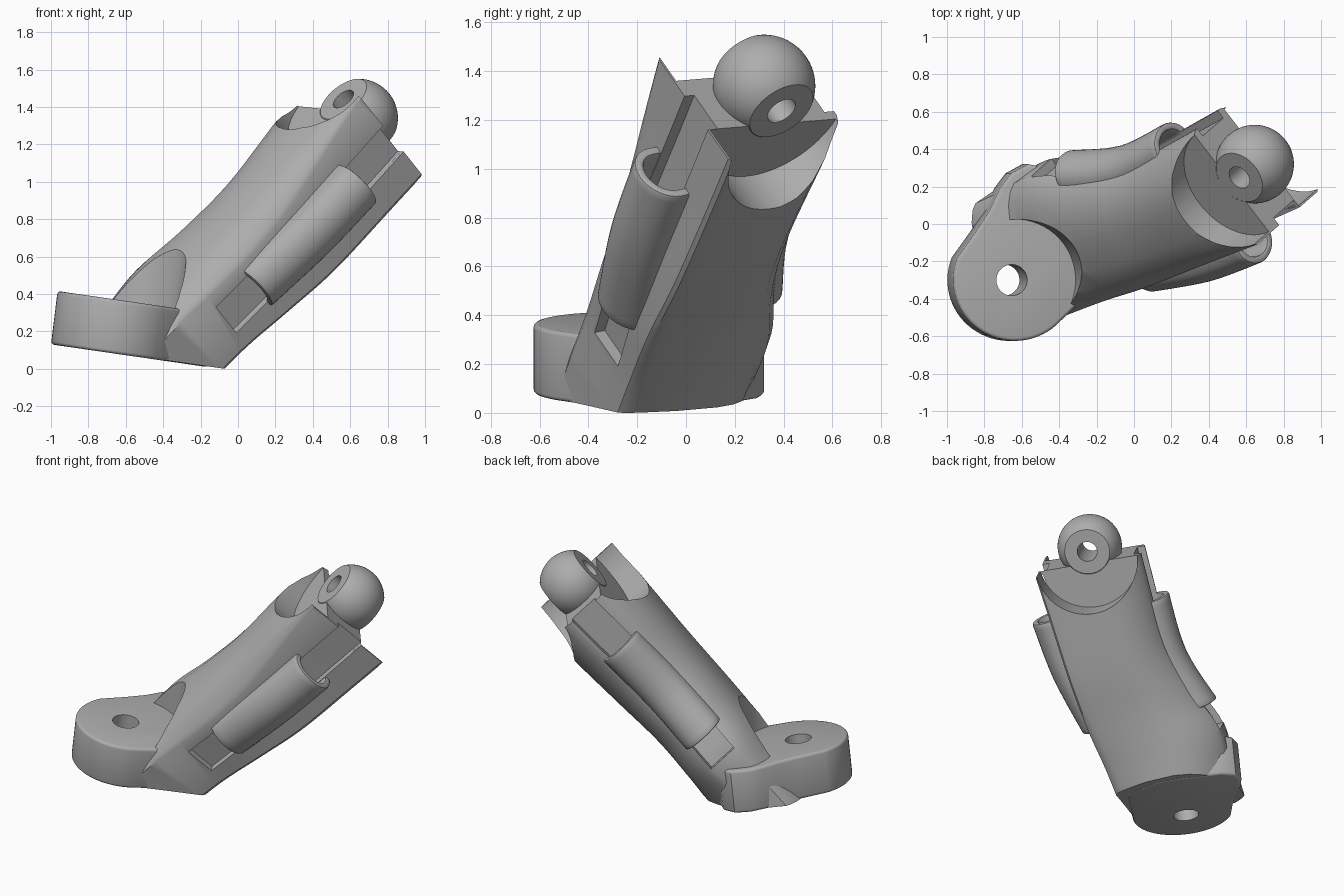
import bpy, bmesh, math
from mathutils import Vector, Matrix

if "Cube" in bpy.data.objects:
    bpy.data.objects.remove(bpy.data.objects["Cube"])

# One plain grey for every part
grey = bpy.data.materials.new("plain_grey")
grey.use_nodes = True
grey.diffuse_color = (0.42, 0.42, 0.42, 1)
grey.node_tree.nodes["Principled BSDF"].inputs["Base Color"].default_value = grey.diffuse_color

# Limb frame: along the limb, across its thickness, across its width
BALL = Vector((0.645, 0.32, 1.34))
THICK = Vector((-0.55, -0.48, 0.69)).normalized()
ALONG = Vector((0.62, 0.24, 0.745))
ALONG = (ALONG - THICK * ALONG.dot(THICK)).normalized()
WIDE = THICK.cross(ALONG)


def limb(u, n, w):
    return BALL + ALONG * u + THICK * n + WIDE * w


def finish(name, bm):
    bmesh.ops.recalc_face_normals(bm, faces=bm.faces)
    mesh = bpy.data.meshes.new(name)
    bm.to_mesh(mesh)
    bm.free()
    mesh.materials.append(grey)
    ob = bpy.data.objects.new(name, mesh)
    bpy.context.collection.objects.link(ob)
    return ob


def loft(rings):
    bm = bmesh.new()
    rows = [[bm.verts.new(p) for p in ring] for ring in rings]
    for a, b in zip(rows, rows[1:]):
        for i in range(len(a)):
            j = (i + 1) % len(a)
            bm.faces.new((a[i], a[j], b[j], b[i]))
    bm.faces.new(rows[0])
    bm.faces.new(rows[-1])
    return bm


def slice_off(bm, point, normal):
    geom = bm.verts[:] + bm.edges[:] + bm.faces[:]
    cut = bmesh.ops.bisect_plane(bm, geom=geom, plane_co=point, plane_no=normal,
                                 clear_outer=True)["geom_cut"]
    edges = [e for e in cut if isinstance(e, bmesh.types.BMEdge)]
    bmesh.ops.edgeloop_fill(bm, edges=edges)


def smooth_path(stations, steps=6):
    """Catmull-Rom interpolation through tuples of any length."""
    rows = [stations[0]] + stations + [stations[-1]]
    out = []
    for a, b, c, d in zip(rows, rows[1:], rows[2:], rows[3:]):
        for k in range(steps):
            t = k / steps
            out.append([q + t / 2 * (r - p + t * (2 * p - 5 * q + 4 * r - s
                        + t * (3 * (q - r) + s - p))) for p, q, r, s in zip(a, b, c, d)])
    return out + [list(stations[-1])]


def cylinder(start, axis, radius, length):
    bm = bmesh.new()
    turn = axis.to_track_quat('Z', 'Y').to_matrix().to_4x4()
    place = Matrix.Translation(start + axis.normalized() * length / 2) @ turn
    bmesh.ops.create_cone(bm, cap_ends=True, segments=64, radius1=radius,
                          radius2=radius, depth=length, matrix=place)
    return bm


def modify(ob, kind, **settings):
    mod = ob.modifiers.new(kind.lower(), kind)
    for key, value in settings.items():
        setattr(mod, key, value)
    bpy.context.view_layer.objects.active = ob
    bpy.ops.object.modifier_apply(modifier=mod.name)


def carve(ob, bm):
    cutter = finish("cutter", bm)
    cutter.hide_render = True
    modify(ob, 'BOOLEAN', operation='DIFFERENCE', solver='EXACT', object=cutter)
    bpy.data.objects.remove(cutter)


def shade(ob, angle=35):
    bpy.ops.object.select_all(action='DESELECT')
    ob.select_set(True)
    bpy.context.view_layer.objects.active = ob
    bpy.ops.object.shade_smooth_by_angle(angle=math.radians(angle))


# Limb stations: along, front width, back width, upper and lower thickness,
# softness of the upper front corner, bulge of the lower side
STATIONS = smooth_path([
    (0.12, -0.345, 0.35, 0.32, 0.345, 0, 0), (-0.3, -0.355, 0.31, 0.31, 0.34, 0.2, 0),
    (-0.75, -0.37, 0.28, 0.275, 0.33, 0.4, 0), (-1.1, -0.37, 0.34, 0.26, 0.29, 0.45, 0.02),
    (-1.4, -0.35, 0.43, 0.25, 0.26, 0.4, 0.06), (-1.7, -0.34, 0.41, 0.23, 0.25, 0.3, 0.1),
    (-1.95, -0.34, 0.4, 0.2, 0.25, 0.3, 0.1)])
HALF = [(0, 0.93), (0.02, 0.98), (0.07, 1), (0.15, 1), (0.3, 1.01), (0.55, 1),
        (0.68, 0.95), (0.8, 0.84), (0.9, 0.68), (0.97, 0.5), (1, 0.36)]


def limb_ring(u, front, back, upper, lower, soft, bulge):
    top, low = [], []
    for t, k in HALF:
        w = front + t * (back - front)
        ease = soft * max(0, 1 - t / 0.3) ** 2
        top.append(limb(u, (k - ease) * upper, w))
        low.append(limb(u, -k * lower - bulge * math.sin(math.pi * t), w))
    return top + low[::-1]


# Limb body, trimmed at the joint end and the sole
SOLE = Vector((0.145, 0, 1))
bm = loft([limb_ring(*s) for s in STATIONS])
slice_off(bm, limb(-0.08, 0, 0), ALONG + WIDE * 0.14)
slice_off(bm, Vector((-0.1, 0, 0.004)), -SOLE)
body = finish("limb_body", bm)

# Round pockets either side of the joint web
for side in (1, -1):
    carve(body, cylinder(limb(-0.045, side * 0.145, -0.01), THICK * side, 0.328, 0.6))

# Cord channels down the front and back
for column, side, end, mid in ((1, -1, -1.43, -0.045), (2, 1, -1.42, 0)):
    rings = []
    for s in STATIONS:
        if s[0] > end:
            floor, rim = s[column] - side * 0.05, s[column] + side * 0.2
            rings.append([limb(s[0], mid + n, w) for n, w in
                          ((-0.1, floor), (0.1, floor), (0.1, rim), (-0.1, rim))])
    carve(body, loft(rings))

# Foot plate: round pad with a heel block, tilted with the sole
PAD = Vector((-0.67, -0.3, 0))
outline = [(PAD.x + 0.33 * math.cos(a), PAD.y + 0.325 * math.sin(a))
           for a in (math.radians(-42 - 5 * i) for i in range(33))]
outline += [(-0.87, -0.03), (-0.8, 0.08), (-0.75, 0.19), (-0.69, 0.27), (-0.6, 0.32),
            (-0.5, 0.3), (-0.28, 0.1), (-0.2, 0), (-0.16, -0.17), (-0.18, -0.28)]
base = [Vector((x, y, -0.145 * (x + 0.1))) for x, y in outline]
lift = Vector((0.035, 0, 0.285))
foot = finish("foot_plate", loft([base, [p + lift for p in base]]))
modify(foot, 'BEVEL', width=0.018, segments=3, limit_method='ANGLE',
       angle_limit=math.radians(50))

# Clearance above the pad, and the pin hole through it
pad_top = PAD + lift + Vector((0, 0, 0.075))
carve(body, cylinder(pad_top, SOLE, 0.325, 0.8))
for part in (body, foot):
    carve(part, cylinder(pad_top - SOLE * 0.7 - Vector((0.02, 0, 0)), SOLE, 0.083, 1.4))

# Knuckle ball with two flats and a pin hole
bm = bmesh.new()
bmesh.ops.create_uvsphere(bm, u_segments=64, v_segments=32, radius=0.21,
                          matrix=Matrix.Translation(BALL))
for side in (1, -1):
    slice_off(bm, limb(0, side * 0.149, 0), THICK * side)
knuckle = finish("knuckle_ball", bm)
for part in (knuckle, body):
    carve(part, cylinder(limb(0, -0.5, 0), THICK, 0.065, 1))

# Arched cord sleeves bridging the channels
ARC = [math.pi * i / 16 for i in range(17)]


def sleeve(name, side, mid, path):
    rings = []
    for u, crest in smooth_path(path):
        root = crest - side * 0.125
        outer = [(0.145 * math.cos(a), root + side * 0.125 * math.sin(a)) for a in ARC]
        inner = [(0.103 * math.cos(a), root + side * 0.085 * math.sin(a)) for a in ARC]
        hem = root - side * 0.08
        section = ([(0.145, hem)] + outer + [(-0.145, hem), (-0.103, hem)]
                   + inner[::-1] + [(0.103, hem)])
        rings.append([limb(u, mid + n, w) for n, w in section])
    ob = finish(name, loft(rings))
    modify(ob, 'BEVEL', width=0.012, segments=2, limit_method='ANGLE',
           angle_limit=math.radians(50))
    return ob


front = sleeve("front_sleeve", -1, -0.045, [(-0.36, -0.52), (-0.75, -0.51), (-1.16, -0.445)])
back = sleeve("back_sleeve", 1, 0, [(-0.45, 0.39), (-0.85, 0.37), (-1.22, 0.455)])

for part in (body, foot, knuckle, front, back):
    shade(part)
